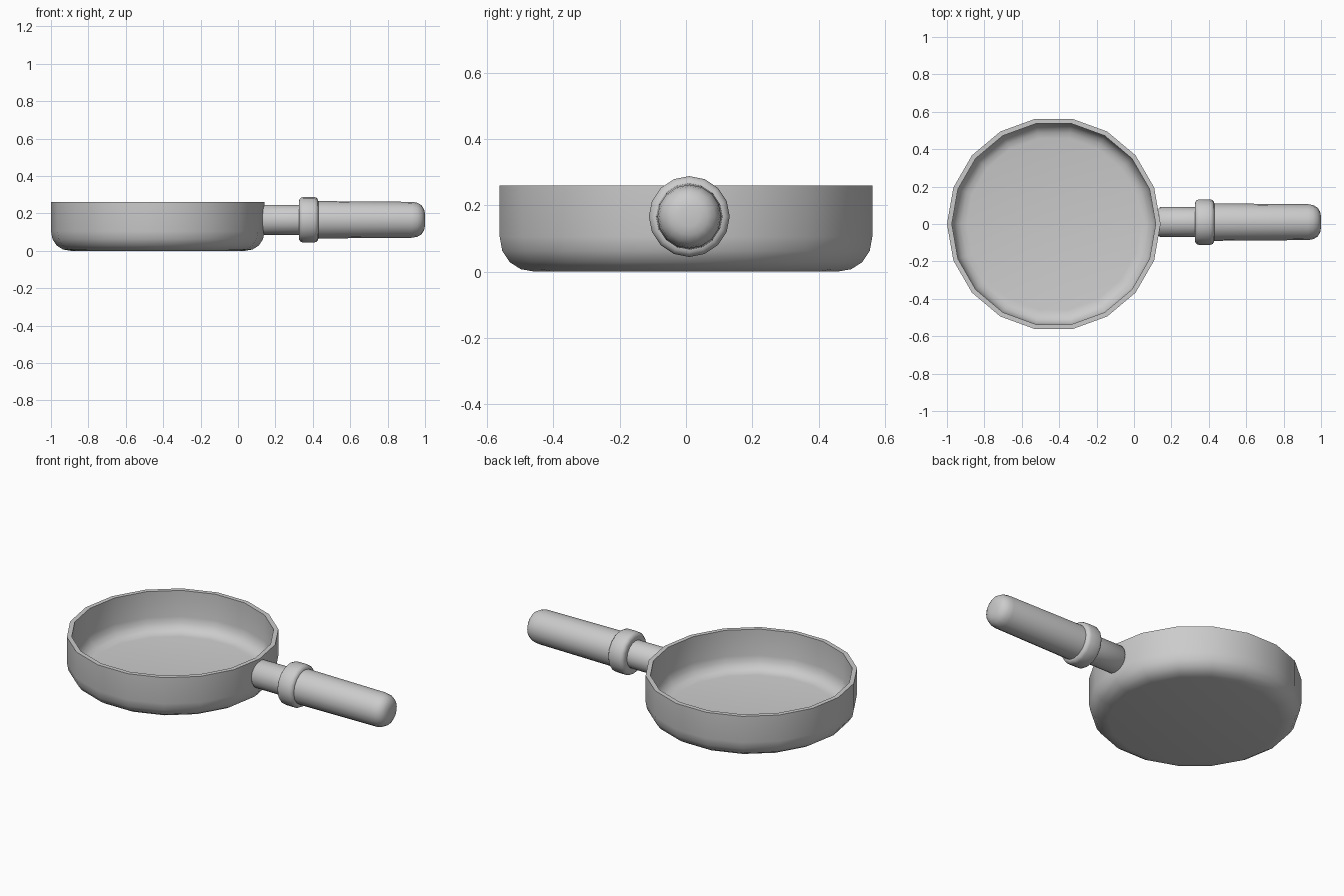
import bpy, math
from mathutils import Matrix

if "Cube" in bpy.data.objects:
    bpy.data.objects.remove(bpy.data.objects["Cube"])


def lathe(name, profile, sides, matrix, angle=40):
    """Spin (radius, height) points round z; radius 0 makes a pole."""
    verts, rings, faces = [], [], []
    for r, h in profile:
        start = len(verts)
        if r == 0:
            verts.append((0, 0, h))
            rings.append([start] * sides)
        else:
            for i in range(sides):
                a = 2 * math.pi * i / sides
                verts.append((r * math.cos(a), r * math.sin(a), h))
            rings.append(list(range(start, start + sides)))
    for lo, hi in zip(rings, rings[1:]):
        for i in range(sides):
            j = (i + 1) % sides
            quad = [lo[i], lo[j], hi[j], hi[i]]
            faces.append(list(dict.fromkeys(quad)))
    mesh = bpy.data.meshes.new(name)
    mesh.from_pydata(verts, [], faces)
    mesh.transform(matrix)
    mesh.update()
    obj = bpy.data.objects.new(name, mesh)
    bpy.context.collection.objects.link(obj)
    bpy.ops.object.select_all(action='DESELECT')
    obj.select_set(True)
    bpy.context.view_layer.objects.active = obj
    bpy.ops.object.shade_smooth_by_angle(angle=math.radians(angle))
    return obj


# Pan bowl: outside from the base up, over the rim, down to the inner floor
lathe("pan_bowl", [
    (0, 0), (0.465, 0), (0.506, 0.007), (0.54, 0.028), (0.563, 0.062),
    (0.571, 0.105), (0.571, 0.26), (0.545, 0.26), (0.545, 0.105),
    (0.538, 0.072), (0.52, 0.045), (0.495, 0.03), (0.465, 0.025), (0, 0.025),
], 18, Matrix.Translation((-0.429, 0, 0)))

# Handle parts share one axis running along +x
axis = Matrix.Translation((0, 0.01, 0.166)) @ Matrix.Rotation(math.pi / 2, 4, 'Y')

lathe("handle_neck", [
    (0, 0.13), (0.072, 0.13), (0.08, 0.14), (0.08, 0.34), (0, 0.34),
], 16, axis, 50)

lathe("handle_collar", [
    (0, 0.325), (0.098, 0.325), (0.109, 0.328), (0.118, 0.336), (0.122, 0.348),
    (0.122, 0.407), (0.118, 0.419), (0.109, 0.427), (0.098, 0.43), (0, 0.43),
], 16, axis)

lathe("handle_grip", [
    (0, 0.42), (0.1, 0.42), (0.096, 0.93), (0.091, 0.958), (0.078, 0.981),
    (0.056, 0.995), (0.03, 1.0), (0, 1.0),
], 16, axis)
